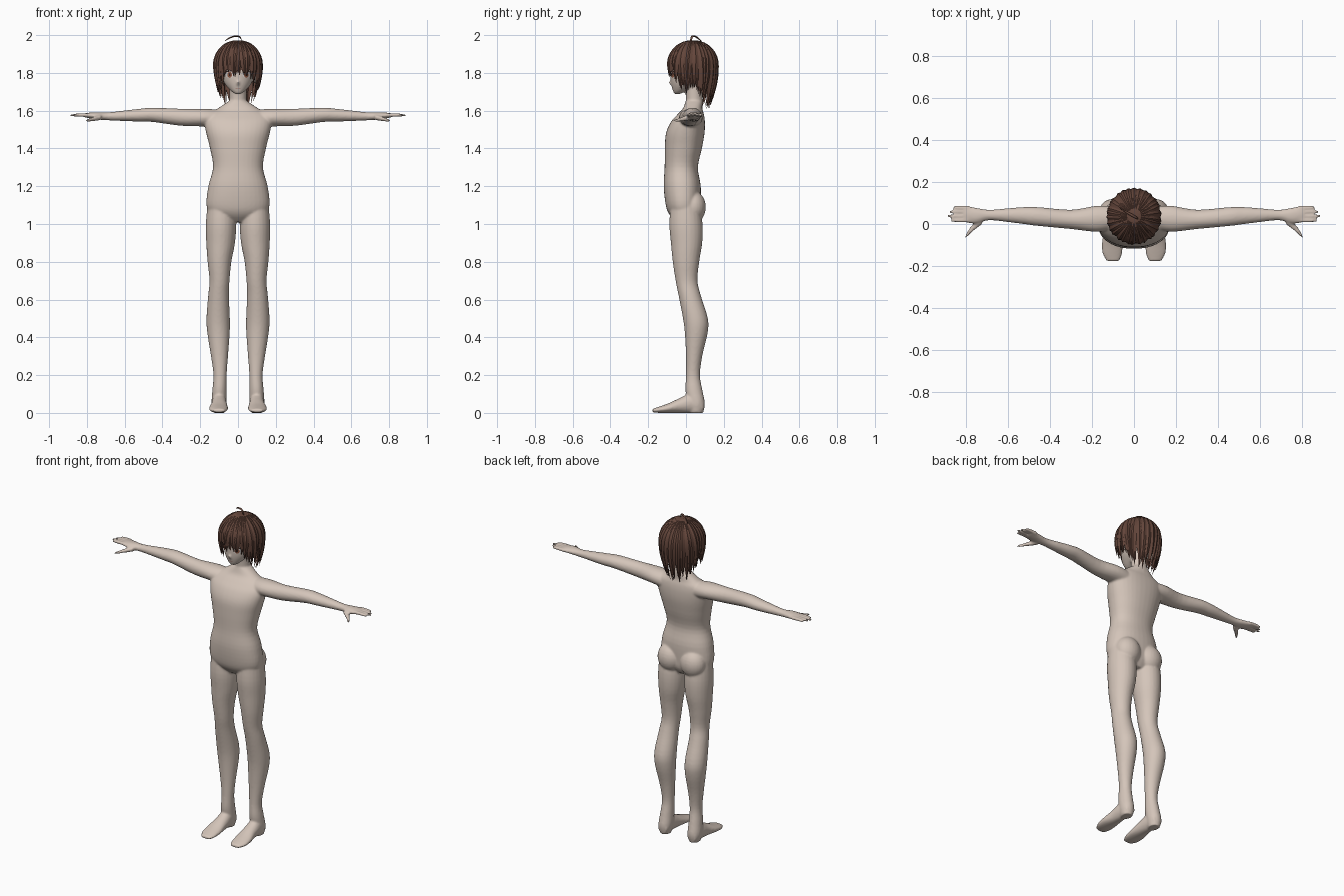
import bpy, bmesh, math, random
from math import sin, cos, pi, radians
from mathutils import Vector

random.seed(4)
default = bpy.data.objects.get("Cube")
if default:
    bpy.data.objects.remove(default, do_unlink=True)


def material(name, r, g, b):
    m = bpy.data.materials.new(name)
    m.use_nodes = True
    m.diffuse_color = (r, g, b, 1)
    m.node_tree.nodes["Principled BSDF"].inputs["Base Color"].default_value = (r, g, b, 1)
    return m


skin = material("skin", .66, .56, .49)
brown = material("hair brown", .125, .06, .043)
white = material("eye white", .75, .7, .68)
amber = material("iris amber", .3, .11, .06)
dark = material("lash dark", .04, .02, .018)
lip = material("lip", .4, .2, .17)


def make_object(name, bm, mat, angle=None):
    bmesh.ops.recalc_face_normals(bm, faces=bm.faces)
    mesh = bpy.data.meshes.new(name)
    bm.to_mesh(mesh)
    bm.free()
    mesh.materials.append(mat)
    ob = bpy.data.objects.new(name, mesh)
    bpy.context.collection.objects.link(ob)
    if angle:
        bpy.ops.object.select_all(action='DESELECT')
        ob.select_set(True)
        bpy.context.view_layer.objects.active = ob
        bpy.ops.object.shade_smooth_by_angle(angle=radians(angle))
    return ob


def spline(rows, steps=4):
    """Smooth interpolation through rows of numbers."""
    out = []
    for i in range(len(rows) - 1):
        a, b, c, d = (rows[max(i - 1, 0)], rows[i], rows[i + 1], rows[min(i + 2, len(rows) - 1)])
        for k in range(steps):
            t = k / steps
            out.append([q + t * (r - p) / 2 + t * t * (p - 2.5 * q + 2 * r - s / 2)
                        + t ** 3 * (1.5 * (q - r) + (s - p) / 2) for p, q, r, s in zip(a, b, c, d)])
    return out + [list(rows[-1])]


def bridge(bm, rings):
    """Skin a list of point rings into a closed shell."""
    rings = [[bm.verts.new(p) for p in ring] for ring in rings]
    n = len(rings[0])
    for a, b in zip(rings, rings[1:]):
        for i in range(n):
            bm.faces.new((a[i], a[(i + 1) % n], b[(i + 1) % n], b[i]))
    bm.faces.new(rings[0])
    bm.faces.new(rings[-1])


def loft(bm, axis, rows, side=1, n=24, power=1.0):
    """Rows hold position along the axis, centre u, centre v, radius u, radius v."""
    place = {"x": lambda t, u, v: (side * t, u, v),
             "y": lambda t, u, v: (side * u, t, v),
             "z": lambda t, u, v: (side * u, v, t)}[axis]

    def bend(w):
        return math.copysign(abs(w) ** power, w)
    rings = []
    for t, u, v, ru, rv in spline(rows):
        ru, rv = max(ru, .002), max(rv, .002)
        angles = [2 * pi * i / n for i in range(n)]
        rings.append([place(t, u + ru * bend(cos(a)), v + rv * bend(sin(a))) for a in angles])
    bridge(bm, rings)


def ball(bm, centre, radii):
    made = bmesh.ops.create_uvsphere(bm, u_segments=24, v_segments=14, radius=1)["verts"]
    bmesh.ops.scale(bm, vec=radii, verts=made)
    bmesh.ops.translate(bm, vec=centre, verts=made)


# Body: overlapping shells fused into one smooth skin
bm = bmesh.new()
torso = [(1.01, 0, 0, .06, .05), (1.05, 0, -.008, .14, .08), (1.1, 0, -.015, .167, .092),
         (1.2, 0, -.02, .157, .098), (1.3, 0, -.025, .132, .088), (1.4, 0, -.014, .148, .098),
         (1.48, 0, -.004, .168, .102), (1.54, 0, .01, .178, .09), (1.58, 0, .025, .165, .07),
         (1.61, 0, .035, .11, .052), (1.65, 0, .043, .05, .045)]
loft(bm, "z", torso, n=36, power=.9)
loft(bm, "z", [(1.58, 0, .04, .05, .045), (1.65, 0, .044, .045, .044), (1.78, 0, .035, .045, .045)])
head = [(1.688, 0, -.047, .014, .014), (1.705, 0, -.033, .038, .036), (1.74, 0, -.003, .069, .075),
        (1.78, 0, .015, .085, .097), (1.85, 0, .03, .1, .112), (1.92, 0, .03, .085, .09),
        (1.955, 0, .03, .04, .04)]
loft(bm, "z", head, n=32)
ball(bm, (0, -.077, 1.748), (.008, .014, .013))

leg = [(1.12, .09, -.005, .07, .075), (1, .09, 0, .08, .088), (.9, .092, .003, .076, .083),
       (.8, .098, 0, .063, .07), (.7, .098, .003, .053, .058), (.62, .103, .02, .055, .059),
       (.5, .105, .05, .062, .066), (.42, .103, .054, .059, .06), (.3, .098, .043, .045, .043),
       (.2, .095, .037, .035, .037), (.12, .098, .042, .038, .045), (.05, .1, .055, .04, .045),
       (0, .1, .055, .03, .036)]
foot = [(.09, .1, .035, .03, .03), (.03, .1, .052, .038, .052), (-.03, .1, .04, .042, .04),
        (-.09, .103, .026, .05, .026), (-.14, .103, .017, .047, .017), (-.178, .1, .012, .03, .009)]
arm = [(.1, .03, 1.555, .055, .05), (.18, .025, 1.563, .062, .047), (.3, .022, 1.565, .046, .045),
       (.45, .035, 1.578, .045, .038), (.52, .04, 1.576, .041, .034), (.6, .042, 1.573, .033, .028),
       (.69, .043, 1.57, .025, .021), (.75, .04, 1.573, .037, .019), (.8, .046, 1.575, .04, .013),
       (.815, .046, 1.575, .037, .009)]
thumb = [(.725, .02, 1.565, .022, .015), (.765, -.015, 1.556, .018, .012),
         (.79, -.043, 1.55, .014, .009), (.805, -.064, 1.548, .007, .006)]
fingers = [(.078, .862), (.058, .88), (.038, .888), (.017, .872)]
for side in (1, -1):
    loft(bm, "z", leg, side)
    loft(bm, "y", foot, side)
    loft(bm, "x", arm, side)
    loft(bm, "x", thumb, side, n=12)
    for y, tip in fingers:
        loft(bm, "x", [(.785, y, 1.576, .01, .01), (.84, y, 1.577, .0095, .009),
                       (tip, y, 1.575, .006, .006)], side, n=12)
    ball(bm, (side * .078, .038, 1.09), (.078, .067, .085))
    ball(bm, (side * .09, .035, 1.775), (.012, .02, .032))
body = make_object("body", bm, skin)
remesh = body.modifiers.new("fuse", 'REMESH')
remesh.mode = 'VOXEL'
remesh.voxel_size = .006
remesh.use_smooth_shade = True
soften = body.modifiers.new("soften", 'SMOOTH')
soften.factor = .5
soften.iterations = 5

# Painted face: thin plates laid on the skin
bpy.context.view_layer.update()
surface = body.evaluated_get(bpy.context.evaluated_depsgraph_get())


def face_plate(name, x, z, rx, rz, mat, lift, tilt=0):
    bm = bmesh.new()
    bmesh.ops.create_circle(bm, cap_ends=True, cap_tris=True, segments=20, radius=1)
    bmesh.ops.subdivide_edges(bm, edges=bm.edges, cuts=2, use_grid_fill=True)
    for v in bm.verts:
        px = x + rx * v.co.x
        pz = z + rz * v.co.y + tilt * v.co.x - abs(tilt) * v.co.x ** 2
        hit, spot, _, _ = surface.ray_cast(Vector((px, -.5, pz)), Vector((0, 1, 0)))
        v.co = (px, (spot.y if hit else -.05) - lift, pz)
    make_object(name, bm, mat, 60)


for side, label in ((1, "left"), (-1, "right")):
    face_plate(label + "_eye_white", side * .045, 1.79, .022, .017, white, .002)
    face_plate(label + "_iris", side * .044, 1.79, .012, .016, amber, .0035)
    face_plate(label + "_pupil", side * .044, 1.791, .005, .008, dark, .005)
    face_plate(label + "_upper_lash", side * .046, 1.81, .024, .0035, dark, .005, side * -.004)
    face_plate(label + "_brow", side * .045, 1.835, .022, .002, dark, .003, side * -.003)
face_plate("mouth", 0, 1.719, .014, .002, lip, .002)

# Hair: an under-cap and layers of tapered locks
CROWN, MIDDLE, CENTRE_Y = 1.972, 1.84, .036


def spread(z):
    """Hair radius factor at a given height."""
    if z > MIDDLE:
        return math.sqrt(max(0, 1 - ((z - MIDDLE) / (CROWN - MIDDLE)) ** 2))
    return 1 - 6 * (MIDDLE - z) ** 2


def tip_height(a):
    """Where a lock ends, by angle from the front."""
    a = abs((a + pi) % (2 * pi) - pi)
    stops = [(0, 1.79), (.6, 1.795), (.85, 1.74), (1.2, 1.71), (1.5, 1.745), (1.85, 1.69),
             (2.3, 1.655), (pi, 1.64)]
    for (a0, z0), (a1, z1) in zip(stops, stops[1:]):
        if a <= a1:
            return z0 + (z1 - z0) * (a - a0) / (a1 - a0)
    return stops[-1][1]


def lock(bm, a, tip, width, scale, sway):
    rings, count = [], 14
    for i in range(count + 1):
        t = i / count
        drop = (CROWN - tip) * (1 - cos(t * pi / 2)) ** .9
        z = CROWN - drop - .001
        turn = a + sway * t * t
        f = spread(z) * scale + .04 * max(0, t - .8)
        w = max(.0008, width * min(1, f * 1.1) * min(1, 2.6 * (1 - t)) ** .8)
        thick = .009 * min(1, 4 * (1 - t)) + .0006
        out = Vector((sin(turn), -cos(turn), 0))
        along = Vector((cos(turn), sin(turn), 0))
        p = Vector((.123 * f * sin(turn), CENTRE_Y - .128 * f * cos(turn), z))
        rings.append([p - along * w, p + out * thick, p + along * w, p - out * thick])
    bridge(bm, rings)


bm = bmesh.new()
for layer, (count, scale, lift) in enumerate([(30, 1, 0), (28, .96, -.012), (22, .9, -.022)]):
    for i in range(count):
        a = 2 * pi * (i + layer / 2) / count + random.uniform(-.04, .04)
        front = cos(a) > .7
        tip = tip_height(a) + (0 if front else lift) + random.uniform(-.014, .014)
        lock(bm, a, tip, random.uniform(.019, .025), scale, random.uniform(-.16, .16))
make_object("hair_locks", bm, brown, 35)

bm = bmesh.new()
levels = [CROWN - .004 - .24 * (k / 16) ** 1.6 for k in range(17)]
bridge(bm, [[(.12 * spread(z) * sin(a), CENTRE_Y - .124 * spread(z) * cos(a), z)
             for a in [2 * pi * i / 40 for i in range(40)]] for z in levels])
# Open the cap over the face and around the ears
open_faces = [f for f in bm.faces
              if f.calc_center_median().z < 1.82 and f.calc_center_median().y < .05]
bmesh.ops.delete(bm, geom=open_faces, context='FACES')
make_object("hair_cap", bm, brown, 40)

# Stray curl on the crown
bm = bmesh.new()
loft(bm, "x", [(-.07, .08, 1.968, .002, .002), (-.045, .062, 1.985, .005, .004),
               (-.01, .042, 1.995, .007, .004), (.012, .03, 1.988, .006, .005),
               (.02, .026, 1.965, .004, .004)], n=8)
make_object("hair_curl", bm, brown, 50)
